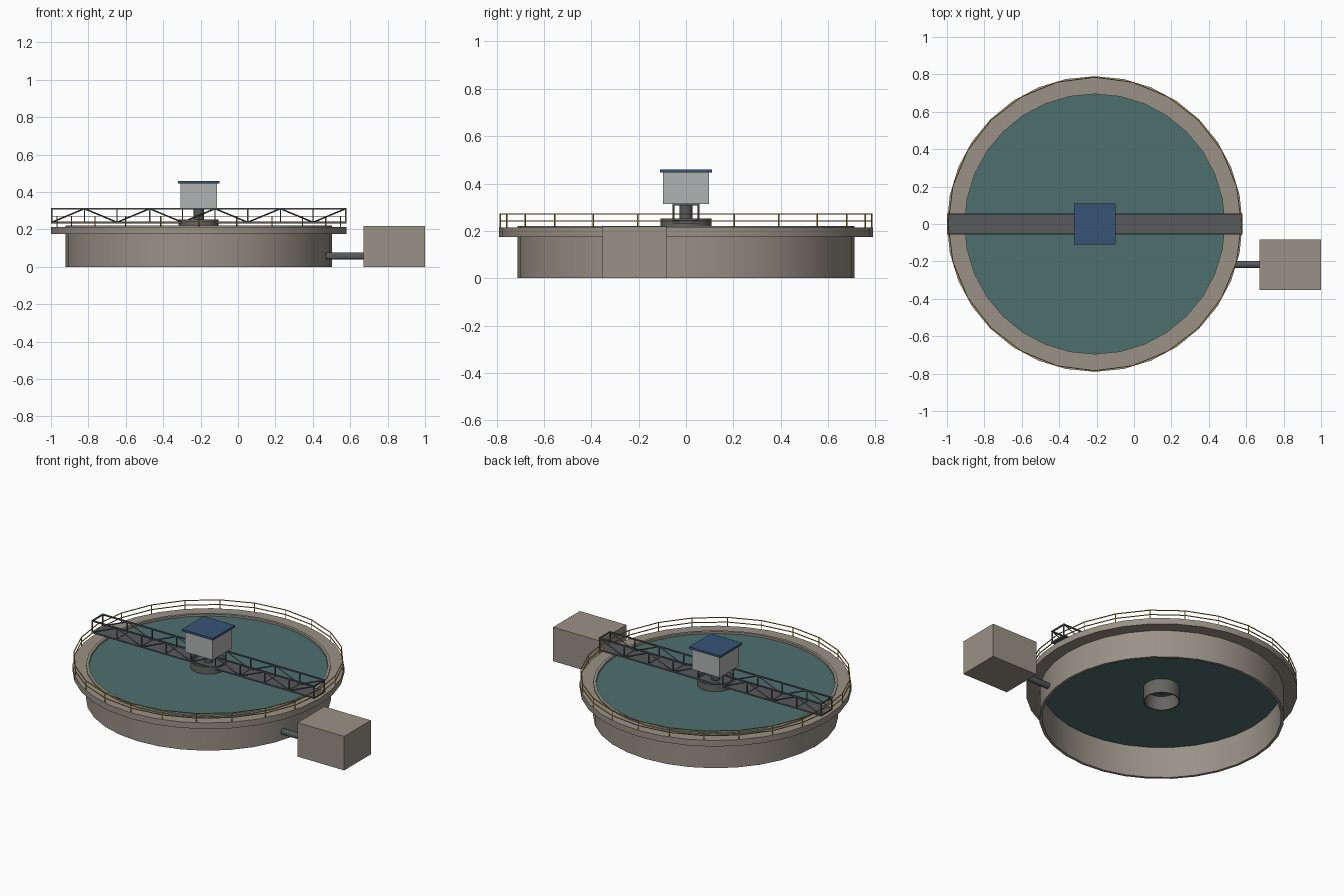
import bpy, bmesh, math
from mathutils import Vector

if "Cube" in bpy.data.objects:
    bpy.data.objects.remove(bpy.data.objects["Cube"])

CX = -0.21  # tank axis


def mat(name, rgb):
    m = bpy.data.materials.new(name)
    m.diffuse_color = (*rgb, 1)
    m.use_nodes = True
    m.node_tree.nodes["Principled BSDF"].inputs["Base Color"].default_value = m.diffuse_color
    return m


CONCRETE = mat("concrete", (0.32, 0.285, 0.24))
WATER = mat("water", (0.075, 0.16, 0.155))
STEEL = mat("dark_steel", (0.095, 0.1, 0.108))
WELL = mat("well_grey", (0.13, 0.128, 0.12))
HOUSE = mat("house_grey", (0.44, 0.45, 0.45))
ROOF = mat("roof_blue", (0.038, 0.088, 0.18))
YELLOW = mat("rail_yellow", (0.5, 0.32, 0.04))


def finish(bm, name, material, smooth=False):
    bmesh.ops.recalc_face_normals(bm, faces=bm.faces)
    me = bpy.data.meshes.new(name)
    bm.to_mesh(me)
    bm.free()
    me.materials.append(material)
    ob = bpy.data.objects.new(name, me)
    bpy.context.collection.objects.link(ob)
    if smooth:
        bpy.ops.object.select_all(action='DESELECT')
        ob.select_set(True)
        bpy.context.view_layer.objects.active = ob
        bpy.ops.object.shade_smooth_by_angle(angle=math.radians(30))
    return ob


def add_box(bm, lo, hi):
    vs = bmesh.ops.create_cube(bm, size=1)["verts"]
    for v in vs:
        v.co = Vector([lo[i] + (v.co[i] + 0.5) * (hi[i] - lo[i]) for i in range(3)])


def box(name, material, lo, hi):
    bm = bmesh.new()
    add_box(bm, lo, hi)
    return finish(bm, name, material)


def add_rod(bm, a, b, r, seg=4):
    a, b = Vector(a), Vector(b)
    d = b - a
    vs = bmesh.ops.create_cone(bm, cap_ends=True, segments=seg, radius1=r, radius2=r,
                               depth=d.length)["verts"]
    bmesh.ops.rotate(bm, verts=vs, matrix=d.to_track_quat('Z', 'Y').to_matrix())
    bmesh.ops.translate(bm, verts=vs, vec=(a + b) / 2)


def add_ring(bm, r0, r1, z0, z1, seg):
    # rectangular section turned about the tank axis
    rows = []
    for i in range(seg):
        t = 2 * math.pi * i / seg
        rows.append([bm.verts.new((CX + r * math.cos(t), r * math.sin(t), z))
                     for r, z in ((r0, z0), (r1, z0), (r1, z1), (r0, z1))])
    for i in range(seg):
        p, q = rows[i], rows[(i + 1) % seg]
        for k in range(4):
            bm.faces.new((p[k], q[k], q[(k + 1) % 4], p[(k + 1) % 4]))


def ring(name, material, r0, r1, z0, z1, seg=32):
    bm = bmesh.new()
    add_ring(bm, r0, r1, z0, z1, seg)
    return finish(bm, name, material, True)


def cyl(name, material, a, b, r, seg):
    bm = bmesh.new()
    add_rod(bm, a, b, r, seg)
    return finish(bm, name, material, True)


# tank, walkway and water
ring("tank_wall", CONCRETE, 0.695, 0.712, 0, 0.221)
ring("walkway_ring", CONCRETE, 0.705, 0.79, 0.175, 0.214)
cyl("water_surface", WATER, (CX, 0, 0.2), (CX, 0, 0.208), 0.698, 32)

# centre well and column
ring("centre_well", WELL, 0.1, 0.107, 0.11, 0.253, 24)
cyl("centre_column", STEEL, (CX, 0, 0.17), (CX, 0, 0.315), 0.027, 16)

# handrail: two polygonal hoops on posts
bm = bmesh.new()
for z in (0.241, 0.271):
    add_ring(bm, 0.782, 0.787, z - 0.002, z + 0.002, 24)
for i in range(24):
    if i % 12:
        t = math.radians(15 * i)
        x, y = CX + 0.7845 * math.cos(t), 0.7845 * math.sin(t)
        add_rod(bm, (x, y, 0.212), (x, y, 0.272), 0.003)
finish(bm, "walkway_handrail", YELLOW)

# bridge deck and trusses
X0, X1, N = -1.0, 0.58, 9
box("bridge_deck", STEEL, (X0, -0.055, 0.232), (X1, 0.055, 0.242))
bm = bmesh.new()
xs = [X0 + 0.004 + (X1 - X0 - 0.008) * i / N for i in range(N + 1)]
ZB, ZT, W = 0.238, 0.311, 0.053
for y in (-W, W):
    for z in (ZB, ZT):
        add_box(bm, (X0, y - 0.004, z - 0.004), (X1, y + 0.004, z + 0.004))
    for i, x in enumerate(xs):
        add_box(bm, (x - 0.003, y - 0.003, ZB), (x + 0.003, y + 0.003, ZT))
        if i < N:
            za, zb = (ZB, ZT) if i % 2 == 0 else (ZT, ZB)
            add_rod(bm, (x, y, za), (xs[i + 1], y, zb), 0.004)
for x in (xs[0], xs[-1]):
    add_box(bm, (x - 0.004, -W, ZT - 0.004), (x + 0.004, W, ZT + 0.004))
for x in xs[1:-1]:
    add_box(bm, (x - 0.003, -W, ZB), (x + 0.003, W, ZB + 0.007))
finish(bm, "bridge_truss", STEEL)

# drive house with roof
box("drive_house", HOUSE, (CX - 0.098, -0.098, 0.313), (CX + 0.098, 0.098, 0.447))
box("drive_house_roof", ROOF, (CX - 0.11, -0.11, 0.446), (CX + 0.11, 0.11, 0.46))

# outlet chamber and pipe
box("outlet_chamber", CONCRETE, (0.67, -0.352, 0), (1.0, -0.082, 0.218))
cyl("outlet_pipe", STEEL, (0.47, -0.217, 0.057), (0.68, -0.217, 0.057), 0.019, 12)
